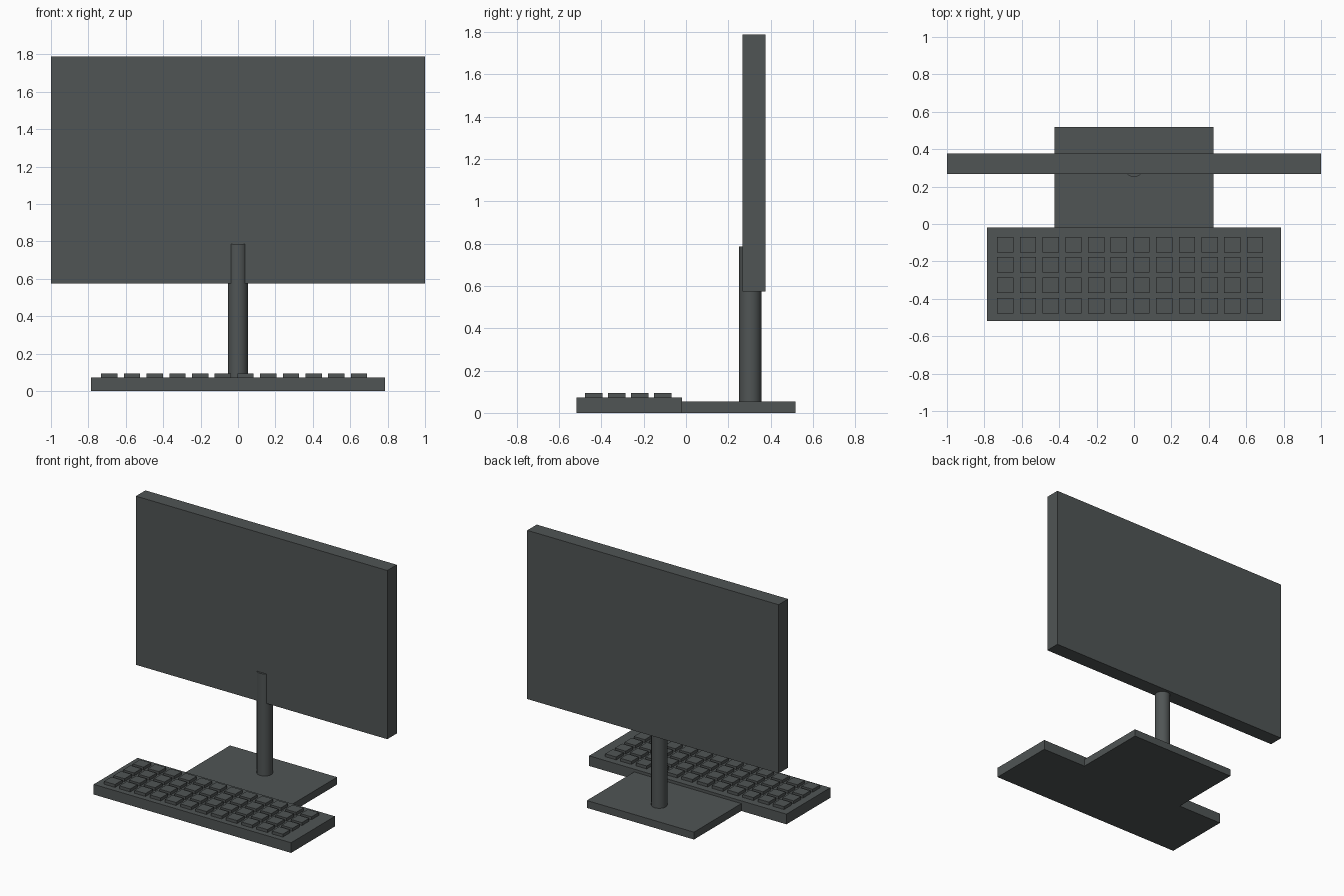
import bpy, bmesh
from mathutils import Matrix, Vector

if "Cube" in bpy.data.objects:
    bpy.data.objects.remove(bpy.data.objects["Cube"])

mat = bpy.data.materials.new("dark grey")
mat.diffuse_color = (0.08, 0.09, 0.09, 1)
mat.use_nodes = True
mat.node_tree.nodes["Principled BSDF"].inputs["Base Color"].default_value = mat.diffuse_color


def finish(name, bm):
    me = bpy.data.meshes.new(name)
    bm.to_mesh(me)
    bm.free()
    me.materials.append(mat)
    ob = bpy.data.objects.new(name, me)
    bpy.context.collection.objects.link(ob)
    return ob


def add_box(bm, lo, hi):
    lo, hi = Vector(lo), Vector(hi)
    m = Matrix.Translation((lo + hi) / 2) @ Matrix.Diagonal((*(hi - lo), 1))
    bmesh.ops.create_cube(bm, size=1, matrix=m)


def box(name, lo, hi):
    bm = bmesh.new()
    add_box(bm, lo, hi)
    return finish(name, bm)


# Monitor panel, stand foot and keyboard body
box("monitor_panel", (-1, 0.268, 0.575), (1, 0.376, 1.788))
box("stand_foot", (-0.426, -0.02, 0), (0.426, 0.518, 0.053))
box("keyboard_body", (-0.785, -0.518, 0), (0.785, -0.02, 0.073))

# Round stand post, poking slightly through the front of the panel
bm = bmesh.new()
z0, z1 = 0.04, 0.787
bmesh.ops.create_cone(bm, cap_ends=True, segments=32, radius1=0.0525, radius2=0.0525,
                      depth=z1 - z0, matrix=Matrix.Translation((0, 0.304, (z0 + z1) / 2)))
post = finish("stand_post", bm)
bpy.context.view_layer.objects.active = post
post.select_set(True)
bpy.ops.object.shade_smooth_by_angle()

# Keys: 4 rows of 12
bm = bmesh.new()
for row in range(4):
    for col in range(12):
        x, y = -0.688 + 0.1214 * col, -0.436 + 0.1085 * row
        add_box(bm, (x - 0.0435, y - 0.0415, 0.065), (x + 0.0435, y + 0.0415, 0.094))
finish("keys", bm)
